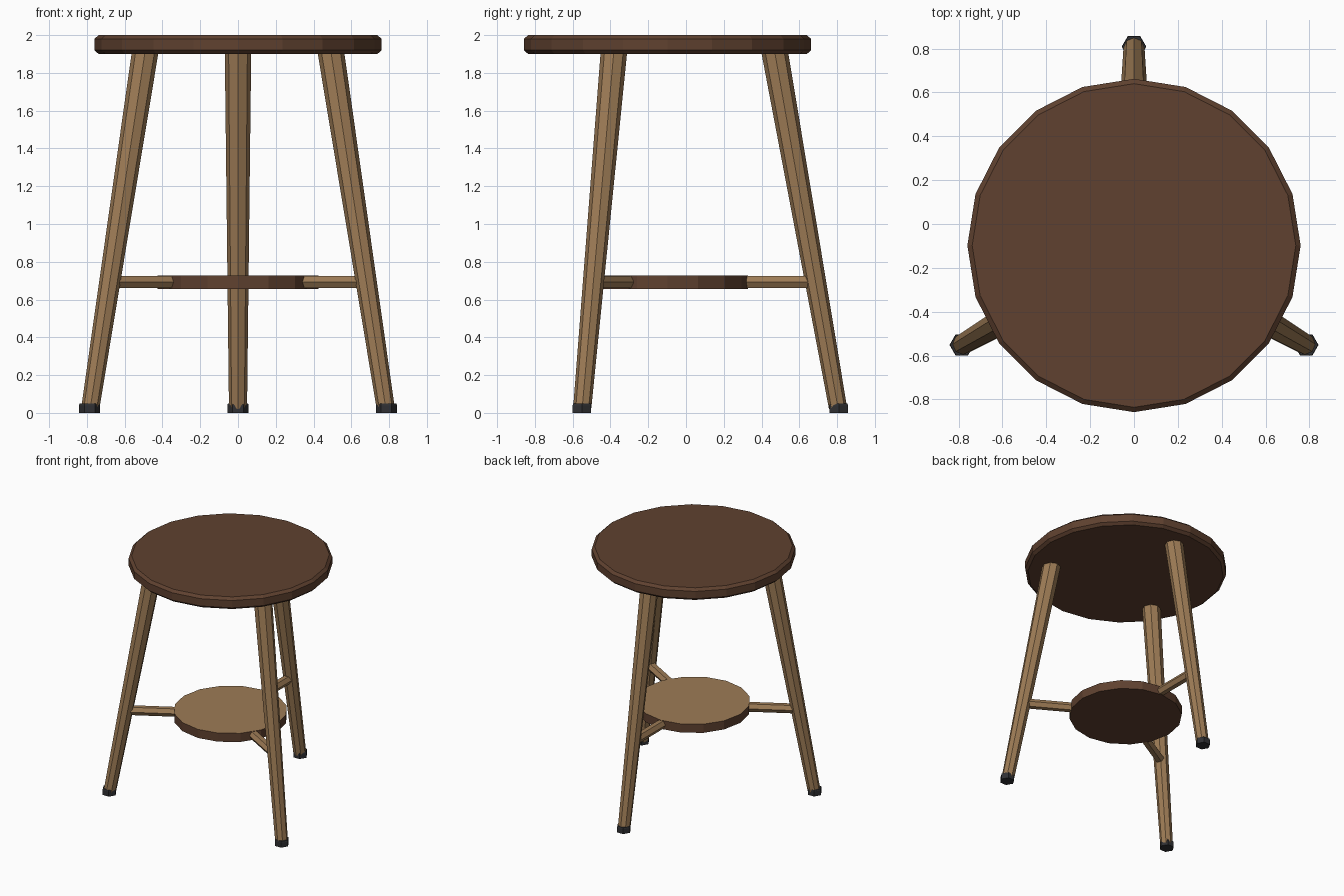
import bpy, bmesh, math
from mathutils import Vector

if "Cube" in bpy.data.objects:
    bpy.data.objects.remove(bpy.data.objects["Cube"])

CY = -0.098  # stool axis in y


def material(name, rgb):
    m = bpy.data.materials.new(name)
    m.diffuse_color = (*rgb, 1)
    m.use_nodes = True
    m.node_tree.nodes["Principled BSDF"].inputs["Base Color"].default_value = m.diffuse_color
    return m


dark = material("dark wood", (0.115, 0.053, 0.029))
light = material("light wood", (0.34, 0.20, 0.092))
rubber = material("black rubber", (0.03, 0.03, 0.033))


def finish(bm, name, *mats):
    bmesh.ops.recalc_face_normals(bm, faces=bm.faces)
    me = bpy.data.meshes.new(name)
    bm.to_mesh(me)
    bm.free()
    ob = bpy.data.objects.new(name, me)
    for m in mats:
        me.materials.append(m)
    bpy.context.collection.objects.link(ob)
    return ob


def lathe(name, profile, sides, centre, *mats):
    """Stack of (radius, z) rings with flat caps."""
    bm = bmesh.new()
    rings = [[bm.verts.new((centre[0] + r * math.cos(2 * math.pi * i / sides),
                            centre[1] + r * math.sin(2 * math.pi * i / sides), z))
              for i in range(sides)] for r, z in profile]
    for a, b in zip(rings, rings[1:]):
        for i in range(sides):
            j = (i + 1) % sides
            bm.faces.new((a[i], a[j], b[j], b[i]))
    bm.faces.new(rings[0][::-1])
    bm.faces.new(rings[-1])
    return finish(bm, name, *mats)


def rod(name, p, q, r1, r2, sides, mat, upright=False):
    """Tapered bar from p to q."""
    p, q = Vector(p), Vector(q)
    d = q - p
    bm = bmesh.new()
    bmesh.ops.create_cone(bm, cap_ends=True, segments=sides, radius1=r1, radius2=r2, depth=d.length)
    # turn a vertex onto local x for a known start angle
    v = max(bm.verts, key=lambda v: v.co.x + 1e-3 * v.co.y).co
    a = math.atan2(v.y, v.x)
    bmesh.ops.rotate(bm, verts=bm.verts, cent=(0, 0, 0),
                     matrix=Vector((math.cos(a), math.sin(a), 0)).rotation_difference(Vector((1, 0, 0))).to_matrix())
    rot = d.to_track_quat('Z', 'Y') if upright else Vector((0, 0, 1)).rotation_difference(d)
    for v in bm.verts:
        v.co = rot @ v.co + (p + q) / 2
    return finish(bm, name, mat)


# seat with chamfered rim
lathe("seat", [(0.738, 1.9), (0.76, 1.92), (0.76, 1.98), (0.738, 2.0)], 20, (0, CY), dark)

# round shelf, light on top
shelf = lathe("shelf", [(0.425, 0.657), (0.425, 0.728)], 16, (0, CY), dark, light)
for f in shelf.data.polygons:
    f.material_index = 1 if f.normal.z > 0.9 else 0

# legs, feet and stretchers
for side, deg in (("back", 90), ("left", 210), ("right", 330)):
    u = Vector((math.cos(math.radians(deg)), math.sin(math.radians(deg)), 0))

    def at(r, z):
        return Vector((u.x * r, CY + u.y * r, z))

    rod(side + "_leg", at(0.902, 0.03), at(0.566, 1.92), 0.048, 0.07, 8, light)
    foot = at(0.907, 0)
    lathe(side + "_foot", [(0.056, 0), (0.056, 0.04), (0.053, 0.05)], 6, (foot.x, foot.y), rubber)
    rod(side + "_stretcher", at(0.36, 0.693), at(0.785, 0.693), 0.037, 0.037, 6, light, True)
